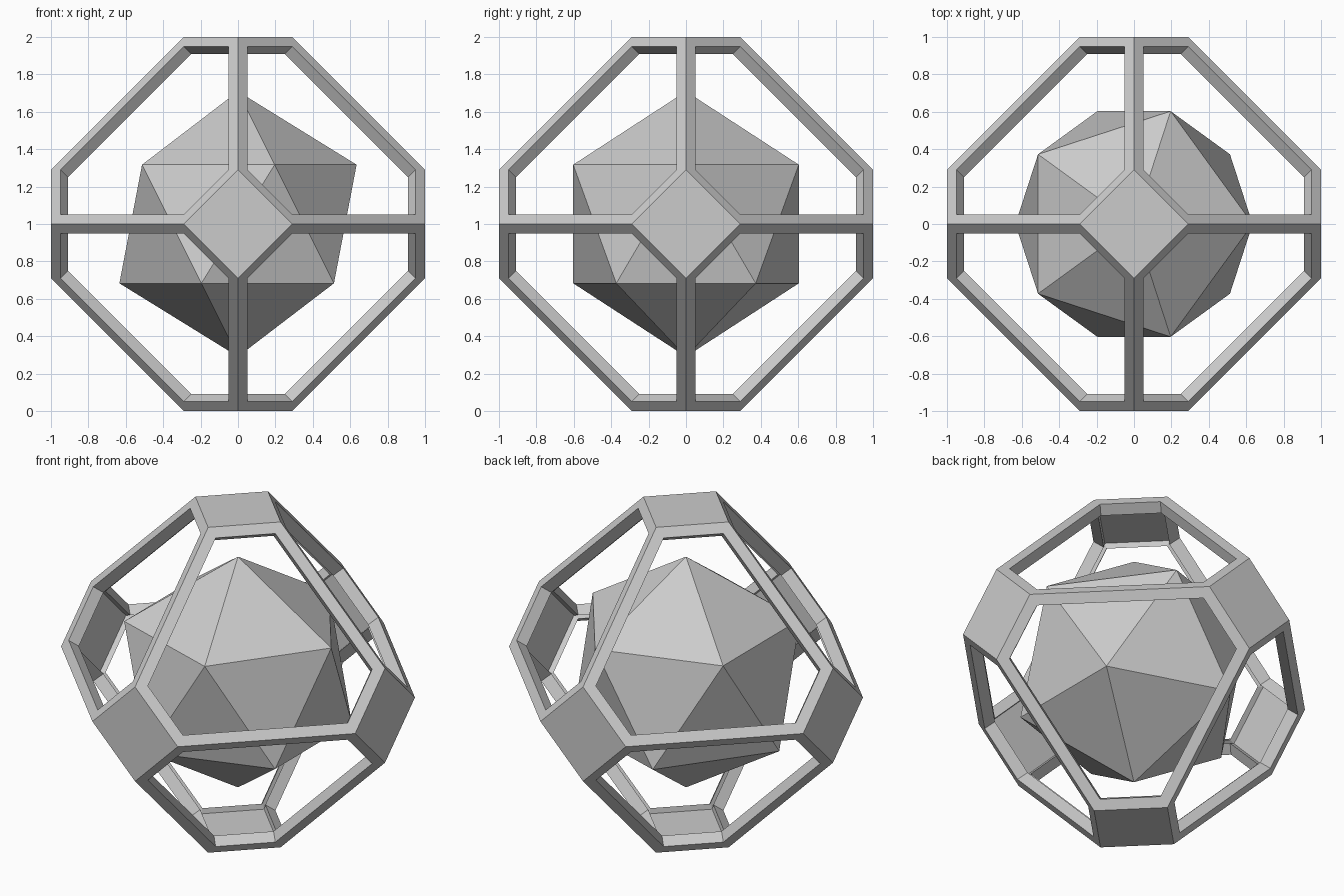
import bpy, bmesh, math
from itertools import product

if "Cube" in bpy.data.objects:
    bpy.data.objects.remove(bpy.data.objects["Cube"])

CUT = 0.29      # half diagonal of the square corner panels
INSET = 0.063   # width of the frame around each hexagonal opening
WALL = 0.07     # frame thickness

# Outer cage: truncated octahedron with its hexagon faces opened
bm = bmesh.new()
for i, j in product(range(3), repeat=2):
    if i == j:
        continue
    for s, t in product((-1, 1), repeat=2):
        co = [0, 0, 0]
        co[i], co[j] = s, t * CUT
        bm.verts.new(co)
bmesh.ops.convex_hull(bm, input=bm.verts[:])
bmesh.ops.dissolve_limit(bm, angle_limit=math.radians(2), verts=bm.verts[:], edges=bm.edges[:])
bmesh.ops.recalc_face_normals(bm, faces=bm.faces[:])
hexes = [f for f in bm.faces if len(f.verts) == 6]
bmesh.ops.inset_individual(bm, faces=hexes, thickness=INSET, use_even_offset=True)
bmesh.ops.delete(bm, geom=hexes, context='FACES')
mesh = bpy.data.meshes.new("outer_cage")
bm.to_mesh(mesh)
bm.free()
cage = bpy.data.objects.new("outer_cage", mesh)
cage.location.z = 1
bpy.context.collection.objects.link(cage)
solid = cage.modifiers.new("wall", 'SOLIDIFY')
solid.thickness = WALL
solid.offset = -1

# Inner core: icosahedron
bpy.ops.mesh.primitive_ico_sphere_add(subdivisions=1, radius=0.709, location=(0, 0, 1))
bpy.context.object.name = "inner_core"
